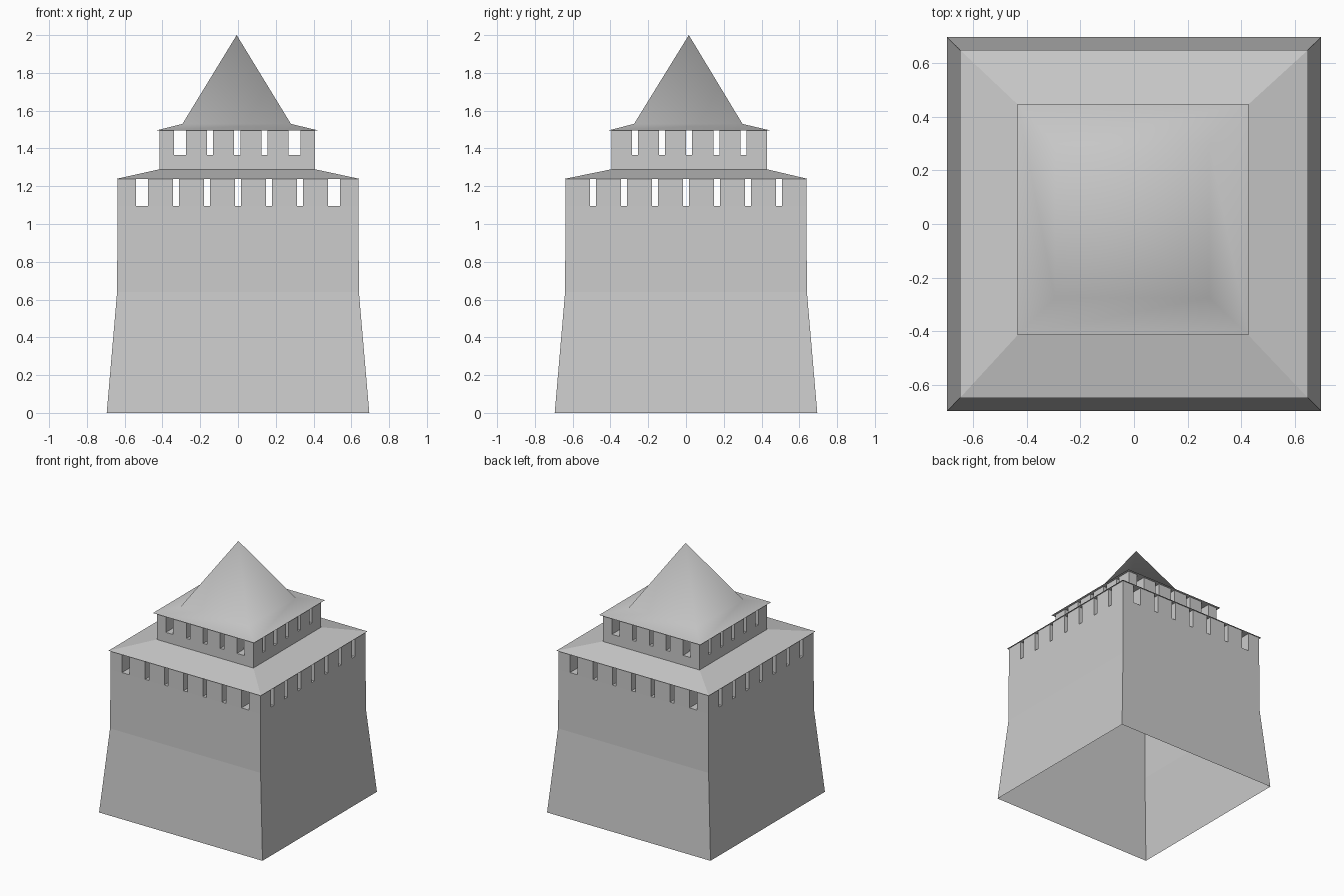
import bpy, bmesh

if "Cube" in bpy.data.objects:
    bpy.data.objects.remove(bpy.data.objects["Cube"])


def stepped_shell(name, rings, close_bottom=False, close_top=False, smooth=False):
    """Square loft. Each ring is (centre x, centre y, half width, z); half width 0 makes an apex."""
    bm = bmesh.new()
    loops = []
    for cx, cy, h, z in rings:
        if h == 0:
            loops.append([bm.verts.new((cx, cy, z))])
        else:
            loops.append([bm.verts.new((cx + sx * h, cy + sy * h, z))
                          for sx, sy in ((-1, -1), (1, -1), (1, 1), (-1, 1))])
    for a, b in zip(loops, loops[1:]):
        for i in range(4):
            j = (i + 1) % 4
            if len(b) == 1:
                bm.faces.new((a[i], a[j], b[0]))
            else:
                bm.faces.new((a[i], a[j], b[j], b[i]))
    if close_bottom:
        bm.faces.new(loops[0][::-1])
    if close_top:
        bm.faces.new(loops[-1])
    for f in bm.faces:
        f.smooth = smooth
    return finish(name, bm)


def finish(name, bm):
    mesh = bpy.data.meshes.new(name)
    bm.to_mesh(mesh)
    bm.free()
    obj = bpy.data.objects.new(name, mesh)
    bpy.context.collection.objects.link(obj)
    return obj


def add_box(bm, x0, x1, y0, y1, z0, z1):
    verts = bmesh.ops.create_cube(bm, size=1)["verts"]
    for v in verts:
        v.co.x = x1 if v.co.x > 0 else x0
        v.co.y = y1 if v.co.y > 0 else y0
        v.co.z = z1 if v.co.z > 0 else z0


def battlement(name, cx, cy, half, depth, count, pitch, gap, z0, z1):
    """Side rows hold count merlons and own the corners; front and back rows hold count - 2."""
    bm = bmesh.new()
    w = pitch - gap
    for s in (-1, 1):
        outer, inner = s * half, s * (half - depth)
        lo, hi = min(outer, inner), max(outer, inner)
        for i in range(count):
            m = (i - (count - 1) / 2) * pitch
            a, b = max(m - w / 2, -half), min(m + w / 2, half)
            if i == 0:
                a = -half
            if i == count - 1:
                b = half
            add_box(bm, cx + lo, cx + hi, cy + a, cy + b, z0, z1)
            if 0 < i < count - 1:
                add_box(bm, cx + a, cx + b, cy + lo, cy + hi, z0, z1)
    return finish(name, bm)


UX, UY = -0.004, 0.017  # the upper storey sits slightly off centre

# Main body: flared foot, straight walls, open underneath
stepped_shell("tower_body", [(0, 0, 0.695, 0), (0, 0, 0.64, 0.64), (0, 0, 0.638, 1.095)],
              close_top=True)
battlement("lower_merlons", 0, 0, 0.638, 0.098, 8, 0.164, 0.033, 1.095, 1.24)

# Skirt roof over the lower battlement
stepped_shell("lower_roof", [(0, 0, 0.648, 1.238), (UX, UY, 0.41, 1.29)],
              close_bottom=True, close_top=True)

# Upper storey
stepped_shell("upper_storey", [(UX, UY, 0.411, 1.285), (UX, UY, 0.411, 1.365)],
              close_top=True)
battlement("upper_merlons", UX, UY, 0.411, 0.077, 6, 0.1435, 0.032, 1.365, 1.495)

# Spire with flared eaves
stepped_shell("spire_roof", [(UX, UY, 0.43, 1.495), (UX - 0.003, UY - 0.005, 0.287, 1.53),
                             (-0.007, 0.015, 0, 2.0)], smooth=True)
stepped_shell("spire_soffit", [(UX, UY, 0.43, 1.495)], close_bottom=True)
